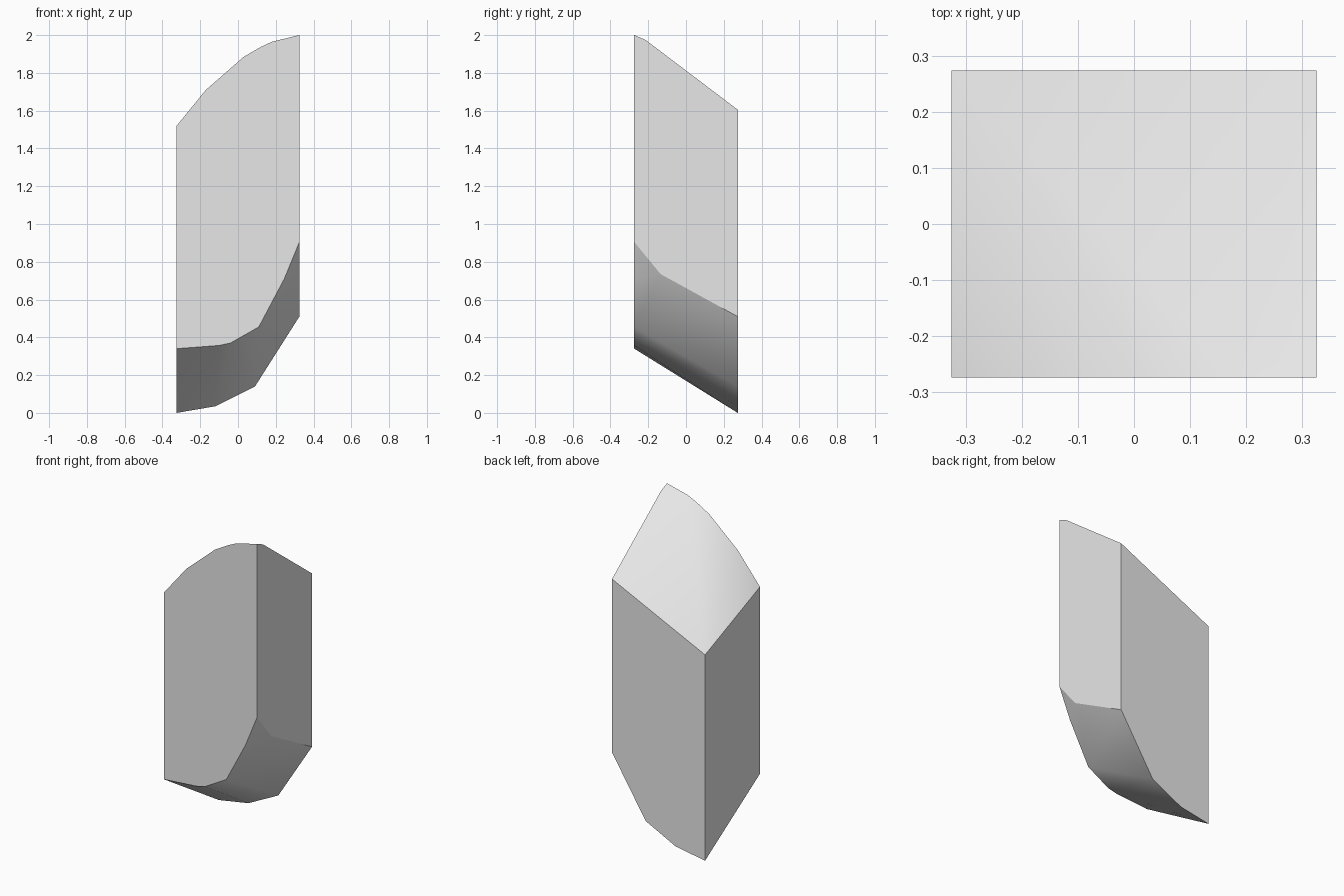
import bpy, bmesh

cube = bpy.data.objects.get("Cube")
if cube:
    bpy.data.objects.remove(cube, do_unlink=True)

HX, HY = 0.325, 0.274

# Single light grey material
grey = bpy.data.materials.new("light_grey")
grey.use_nodes = True
colour = (0.8, 0.8, 0.8, 1)
grey.diffuse_color = colour
grey.node_tree.nodes["Principled BSDF"].inputs["Base Color"].default_value = colour

# Outlines of the upright walls as (x, z)
front_top = [(-HX, 1.52), (-0.17, 1.71), (0.03, 1.885), (0.12, 1.937), (0.18, 1.965), (HX, 2.0)]
front_bottom = [(-HX, 0.34), (-0.10, 0.357), (-0.04, 0.37), (0.11, 0.455), (0.245, 0.71), (HX, 0.905)]
back_top = [(-HX, 1.30), (HX, 1.605)]
back_bottom = [(-HX, 0), (-0.12, 0.035), (0.09, 0.14), (HX, 0.51)]

# Extra corners on the +x wall as (y, z)
side_corners = [(-0.215, 1.975), (-0.135, 0.735)]

# Faceted column: the wall outlines span one convex solid
bm = bmesh.new()
for y, outline in ((-HY, front_top + front_bottom), (HY, back_top + back_bottom)):
    for x, z in outline:
        bm.verts.new((x, y, z))
for y, z in side_corners:
    bm.verts.new((HX, y, z))
bmesh.ops.convex_hull(bm, input=bm.verts)
bmesh.ops.dissolve_limit(bm, angle_limit=0.005, verts=bm.verts, edges=bm.edges)
bmesh.ops.recalc_face_normals(bm, faces=bm.faces)


# Smooth end caps, flat walls with sharp rims
def is_wall(face):
    return abs(face.normal.z) < 0.01


for face in bm.faces:
    face.smooth = not is_wall(face)
for edge in bm.edges:
    edge.smooth = not any(is_wall(f) for f in edge.link_faces)

mesh = bpy.data.meshes.new("column")
bm.to_mesh(mesh)
bm.free()
mesh.materials.append(grey)
column = bpy.data.objects.new("column", mesh)
bpy.context.collection.objects.link(column)
